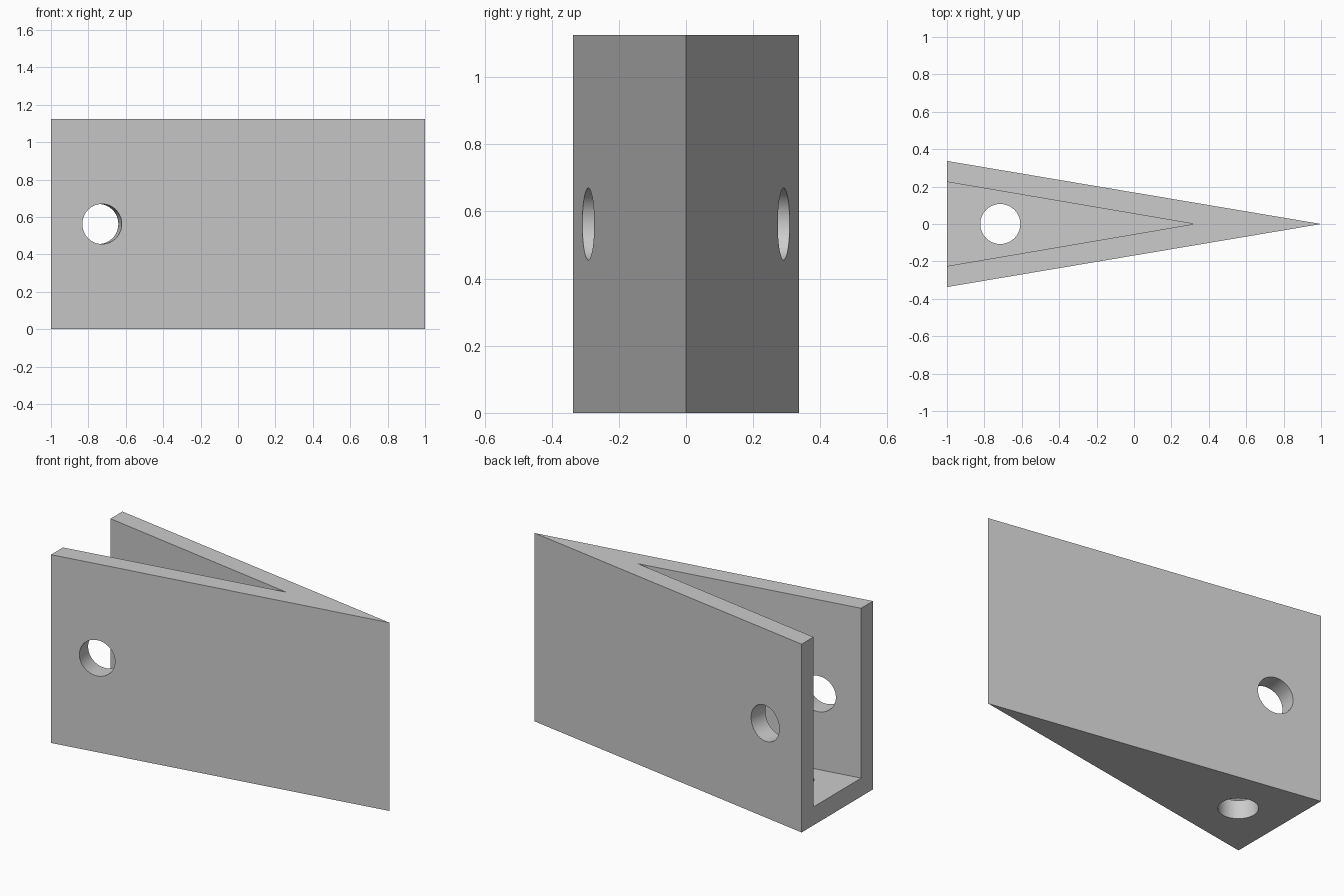
import bpy, bmesh, math
from mathutils import Vector

if "Cube" in bpy.data.objects:
    bpy.data.objects.remove(bpy.data.objects["Cube"], do_unlink=True)

HEIGHT, HALF, FLOOR = 1.125, 0.337, 0.11
HOLE_R, HOLE_X = 0.107, -0.727

grey = bpy.data.materials.new("light grey")
grey.use_nodes = True
grey.diffuse_color = (0.6, 0.6, 0.6, 1)
grey.node_tree.nodes["Principled BSDF"].inputs["Base Color"].default_value = (0.6, 0.6, 0.6, 1)


def prism(name, outline, z0, z1):
    """Extrude a flat outline from z0 up to z1."""
    bm = bmesh.new()
    face = bm.faces.new([bm.verts.new((x, y, z0)) for x, y in outline])
    top = bmesh.ops.extrude_face_region(bm, geom=[face])["geom"]
    bmesh.ops.translate(bm, vec=(0, 0, z1 - z0),
                        verts=[v for v in top if isinstance(v, bmesh.types.BMVert)])
    bmesh.ops.recalc_face_normals(bm, faces=bm.faces)
    mesh = bpy.data.meshes.new(name)
    bm.to_mesh(mesh)
    bm.free()
    mesh.materials.append(grey)
    obj = bpy.data.objects.new(name, mesh)
    bpy.context.collection.objects.link(obj)
    return obj


def hole(name, centre, axis):
    """Round cutter centred on a wall, along the given axis."""
    bpy.ops.mesh.primitive_cylinder_add(
        vertices=64, radius=HOLE_R, depth=0.3, location=centre,
        rotation=Vector(axis).to_track_quat("Z", "Y").to_euler())
    obj = bpy.context.object
    obj.name = name
    obj.data.materials.append(grey)
    return obj


# Solid wedge
body = prism("wedge_bracket", [(-1, -HALF), (1, 0), (-1, HALF)], 0, HEIGHT)

# Tapered slot, open at the top and the wide end
slope = 0.225 / 1.32
wide = 0.225 + 0.2 * slope
cutters = [prism("slot_cutter", [(-1.2, -wide), (0.32, 0), (-1.2, wide)], FLOOR, HEIGHT + 0.2)]

# Holes square to both side walls, and one through the floor
hole_y = HALF * (1 - HOLE_X) / 2
for side, label in ((-1, "front"), (1, "back")):
    cutters.append(hole(label + "_hole_cutter", (HOLE_X, side * hole_y, HEIGHT / 2),
                        (HALF, side * 2, 0)))
cutters.append(hole("floor_hole_cutter", (-0.715, 0, 0), (0, 0, 1)))

bpy.ops.object.select_all(action="DESELECT")
body.select_set(True)
bpy.context.view_layer.objects.active = body
for cutter in cutters:
    cutter.hide_render = True
    cut = body.modifiers.new(cutter.name, "BOOLEAN")
    cut.operation = "DIFFERENCE"
    cut.solver = "EXACT"
    cut.object = cutter
    bpy.ops.object.modifier_apply(modifier=cut.name)
    bpy.data.objects.remove(cutter, do_unlink=True)

# Smooth hole walls, crisp edges elsewhere
bpy.ops.object.shade_smooth_by_angle(angle=math.radians(15))
